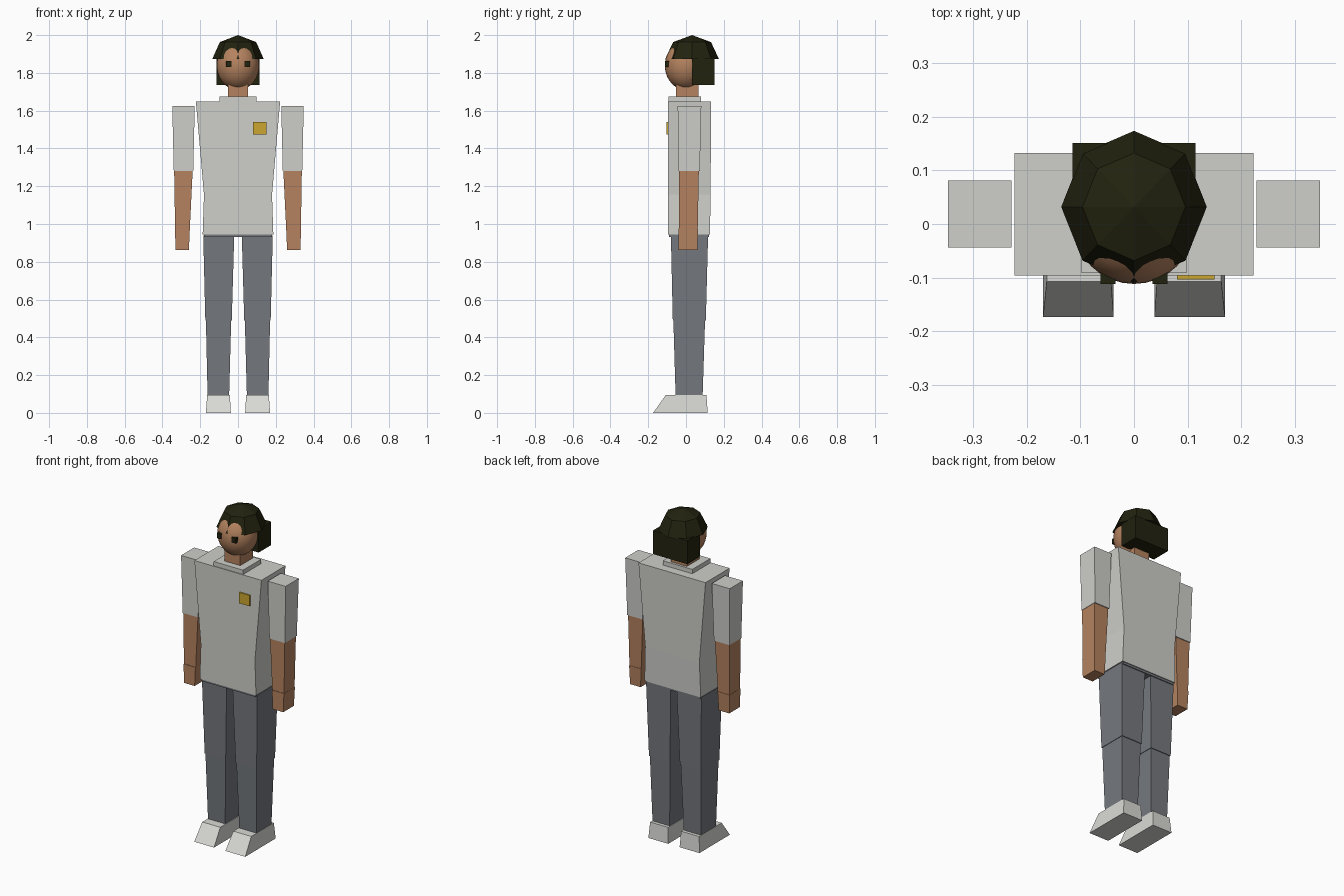
import bpy, bmesh
from mathutils import Matrix

if "Cube" in bpy.data.objects:
    bpy.data.objects.remove(bpy.data.objects["Cube"])


def material(name, rgb):
    m = bpy.data.materials.new(name)
    m.diffuse_color = (*rgb, 1)
    m.use_nodes = True
    m.node_tree.nodes["Principled BSDF"].inputs["Base Color"].default_value = m.diffuse_color
    return m


SHIRT = material("light grey shirt", (0.62, 0.63, 0.59))
SHOE = material("off white shoe", (0.70, 0.70, 0.67))
PANTS = material("slate trousers", (0.178, 0.19, 0.21))
SKIN = material("tan skin", (0.46, 0.225, 0.114))
HAIR = material("dark hair", (0.016, 0.016, 0.005))
GOLD = material("gold badge", (0.60, 0.38, 0.03))


def finish(name, bm, mat, smooth=False):
    bmesh.ops.recalc_face_normals(bm, faces=bm.faces)
    mesh = bpy.data.meshes.new(name)
    bm.to_mesh(mesh)
    bm.free()
    mesh.materials.append(mat)
    for p in mesh.polygons:
        p.use_smooth = smooth and len(p.vertices) < 5
    ob = bpy.data.objects.new(name, mesh)
    bpy.context.collection.objects.link(ob)
    return ob


def loft(name, mat, *levels, side=1):
    """Stack of rectangles (z, x0, x1, y0, y1) joined bottom to top."""
    bm = bmesh.new()
    rings = []
    for z, x0, x1, y0, y1 in levels:
        corners = ((x0, y0), (x1, y0), (x1, y1), (x0, y1))
        rings.append([bm.verts.new((x * side, y, z)) for x, y in corners])
    bm.faces.new(rings[0])
    bm.faces.new(rings[-1])
    for a, b in zip(rings, rings[1:]):
        for i in range(4):
            j = (i + 1) % 4
            bm.faces.new((a[i], a[j], b[j], b[i]))
    return finish(name, bm, mat)


# Torso, hips, collar and neck
loft("shirt", SHIRT, (0.945, -0.187, 0.187, -0.096, 0.127),
     (1.155, -0.18, 0.18, -0.096, 0.13), (1.648, -0.223, 0.223, -0.096, 0.133))
loft("hips", PANTS, (0.932, -0.18, 0.18, -0.09, 0.122), (0.96, -0.18, 0.18, -0.09, 0.122))
loft("collar", SHIRT, (1.64, -0.098, 0.098, -0.092, 0.08), (1.674, -0.098, 0.098, -0.092, 0.08))
loft("neck", SKIN, (1.66, -0.052, 0.052, -0.053, 0.066), (1.79, -0.052, 0.052, -0.053, 0.066))
loft("badge", GOLD, (1.475, 0.08, 0.15, -0.104, -0.095), (1.54, 0.08, 0.15, -0.104, -0.095))

# Limbs, mirrored
for label, s in (("right", -1), ("left", 1)):
    loft(label + "_sleeve", SHIRT, (1.28, 0.237, 0.34, -0.04, 0.073),
         (1.625, 0.229, 0.348, -0.044, 0.081), side=s)
    loft(label + "_forearm", SKIN, (0.975, 0.255, 0.333, -0.038, 0.062),
         (1.285, 0.24, 0.338, -0.038, 0.068), side=s)
    loft(label + "_hand", SKIN, (0.862, 0.26, 0.33, -0.041, 0.06),
         (0.975, 0.255, 0.334, -0.041, 0.064), side=s)
    loft(label + "_thigh", PANTS, (0.49, 0.033, 0.173, -0.07, 0.105),
         (0.94, 0.02, 0.184, -0.08, 0.117), side=s)
    loft(label + "_shin", PANTS, (0.09, 0.047, 0.161, -0.055, 0.088),
         (0.495, 0.036, 0.170, -0.067, 0.101), side=s)
    loft(label + "_shoe", SHOE, (0, 0.038, 0.17, -0.174, 0.115),
         (0.095, 0.043, 0.163, -0.107, 0.108), side=s)
    loft(label + "_eye", HAIR, (1.832, 0.035, 0.063, -0.112, -0.085),
         (1.863, 0.035, 0.063, -0.112, -0.085), side=s)

# Head
bm = bmesh.new()
bmesh.ops.create_uvsphere(bm, u_segments=32, v_segments=20, radius=1)
bmesh.ops.transform(bm, verts=bm.verts, matrix=Matrix.Translation((0, 0, 1.838))
                    @ Matrix.Diagonal((0.113, 0.112, 0.128, 1)))
finish("head", bm, SKIN, smooth=True)

# Hair: eight-sided half dome plus block at the back
bm = bmesh.new()
bmesh.ops.create_uvsphere(bm, u_segments=8, v_segments=4, radius=1)
bmesh.ops.delete(bm, geom=[v for v in bm.verts if v.co.z < -0.1], context='VERTS')
bmesh.ops.holes_fill(bm, edges=[e for e in bm.edges if e.is_boundary], sides=0)
bmesh.ops.transform(bm, verts=bm.verts, matrix=Matrix.Translation((0, 0.032, 1.874))
                    @ Matrix.Diagonal((0.136, 0.142, 0.126, 1)))
finish("hair_cap", bm, HAIR, smooth=False)
loft("hair_back", HAIR, (1.737, -0.115, 0.115, 0.032, 0.151),
     (1.878, -0.115, 0.115, 0.032, 0.151))
